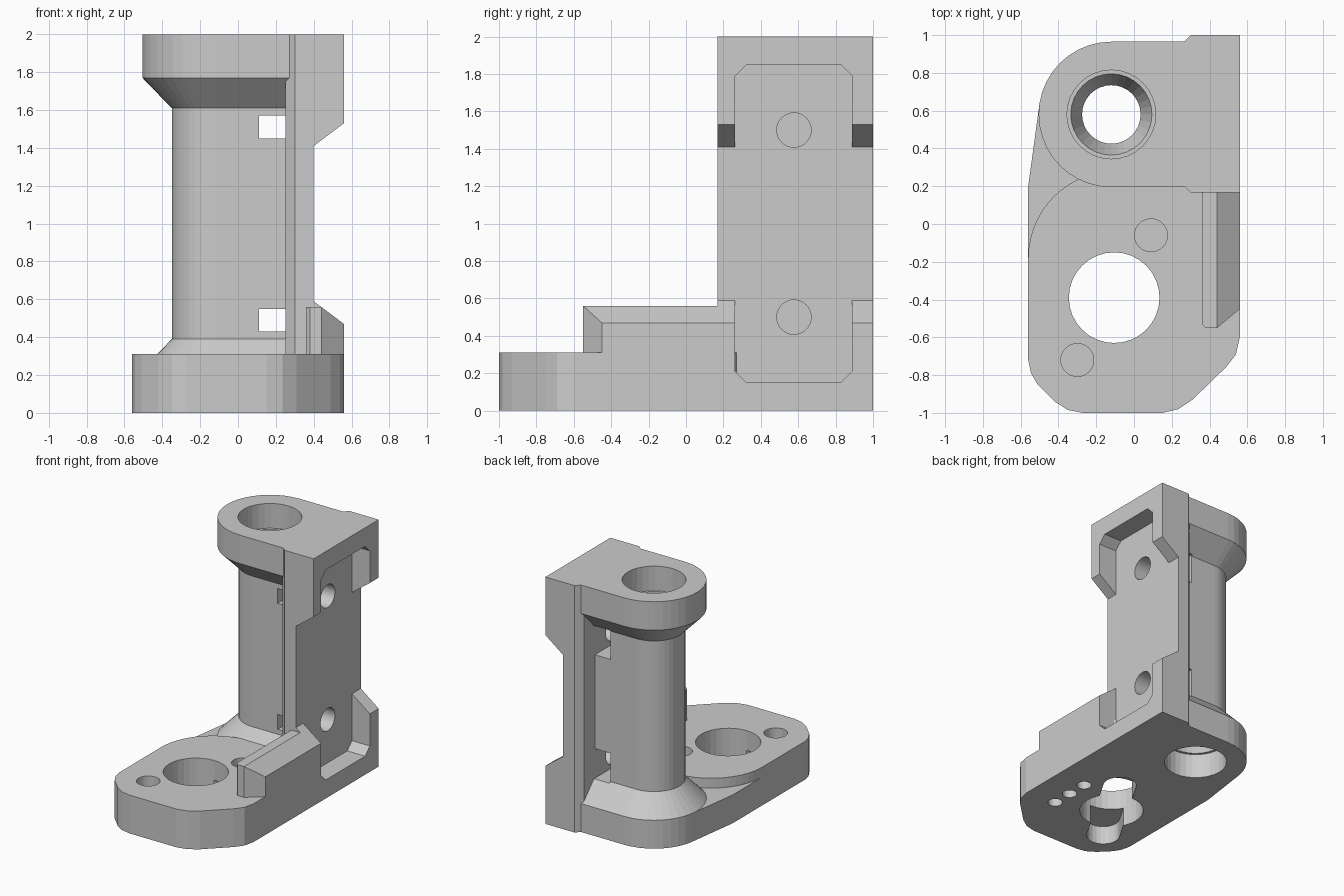
import bpy, bmesh, math
from mathutils import Vector

if "Cube" in bpy.data.objects:
    bpy.data.objects.remove(bpy.data.objects["Cube"])

grey = bpy.data.materials.new("plain grey")
grey.diffuse_color = (0.6, 0.6, 0.6, 1)
grey.use_nodes = True
grey.node_tree.nodes["Principled BSDF"].inputs["Base Color"].default_value = grey.diffuse_color


def finish(bm, name):
    bmesh.ops.recalc_face_normals(bm, faces=bm.faces[:])
    me = bpy.data.meshes.new(name)
    bm.to_mesh(me)
    bm.free()
    me.materials.append(grey)
    ob = bpy.data.objects.new(name, me)
    bpy.context.collection.objects.link(ob)
    return ob


def loft(name, rings):
    """Skin closed rings of equal point count and cap both ends."""
    bm = bmesh.new()
    rows = [[bm.verts.new(p) for p in ring] for ring in rings]
    n = len(rows[0])
    for a, b in zip(rows, rows[1:]):
        for i in range(n):
            j = (i + 1) % n
            bm.faces.new((a[i], a[j], b[j], b[i]))
    bm.faces.new(rows[0][::-1])
    bm.faces.new(rows[-1])
    return finish(bm, name)


def prism(name, poly, lo, hi, axis="z"):
    put = {"x": lambda a, b, t: (t, a, b),
           "y": lambda a, b, t: (a, t, b),
           "z": lambda a, b, t: (a, b, t)}[axis]
    return loft(name, [[put(a, b, t) for a, b in poly] for t in (lo, hi)])


def box(name, x0, x1, y0, y1, z0, z1):
    return prism(name, [(x0, y0), (x1, y0), (x1, y1), (x0, y1)], z0, z1)


def arc(cx, cy, r, a0, a1, n):
    return [(cx + r * math.cos(math.radians(a0 + (a1 - a0) * i / n)),
             cy + r * math.sin(math.radians(a0 + (a1 - a0) * i / n)))
            for i in range(n + 1)]


def circle(cx, cy, r, n=32):
    return arc(cx, cy, r, 0, 360, n)[:-1]


def turned(name, cx, cy, profile):
    return loft(name, [[(x, y, z) for x, y in circle(cx, cy, r)] for r, z in profile])


def combine(body, other, op):
    m = body.modifiers.new("b", "BOOLEAN")
    m.operation, m.solver, m.object = op, "EXACT", other
    bpy.context.view_layer.objects.active = body
    bpy.ops.object.modifier_apply(modifier=m.name)
    bpy.data.objects.remove(other, do_unlink=True)


CX, CY = -0.12, 0.58          # column axis
HX, HY = -0.105, -0.39        # big base hole axis

# column with flared ends, joined to the mounting plate by a straight web
levels = [(0.385, 0), (0.385, .23), (.23, .39), (.23, 1.61), (.385, 1.77), (.385, 2)]
body = loft("column_bracket", [
    [(x, y, z) for x, y in arc(CX, CY, r, 90, 270, 20) + [(.32, CY - r), (.32, CY + r)]]
    for r, z in levels])

# mounting plate with its recessed face
plate = prism("mounting_plate", [(.25, .215), (.30, .168), (.56, .168), (.56, 1),
                                 (.30, 1), (.25, .95)], 0, 2)
combine(plate, prism("recess", [(.40, .59), (.72, .35), (.72, 1.65), (.40, 1.41)],
                     .1, 1.1, "y"), "DIFFERENCE")
c = .06
y0, y1, z0, z1 = .263, .887, .15, 1.85
combine(plate, prism("pocket", [(y0 + c, z0), (y1 - c, z0), (y1, z0 + c), (y1, z1 - c),
                                (y1 - c, z1), (y0 + c, z1), (y0, z1 - c), (y0, z0 + c)],
                     .40, .8, "x"), "DIFFERENCE")

# base foot, with a lower step beside the column
foot = prism("foot", [(-.56, -.72), (-.545, -.79), (-.51, -.85), (-.42, -.94), (-.35, -.985),
                      (-.27, -1), (.15, -1), (.235, -.98), (.31, -.93), (.49, -.755),
                      (.54, -.69), (.56, -.6), (.56, .2), (.38, .28)]
             + arc(-.1, -.18, .46, 90, 180, 14), 0, .31)
step = prism("low_step", [(-.5, .64), (-.56, .2), (-.56, -.25), (.2, -.25), (.2, .6)], 0, .23)

# side rail with a sloped outer top
bm = bmesh.new()
for x, y, top in [(.36, .2, .56), (.36, -.53, .56), (.38, -.55, .56), (.44, -.55, .56),
                  (.56, -.45, .47), (.56, .2, .47), (.44, .2, .56)]:
    bm.verts.new((x, y, .2))
    bm.verts.new((x, y, top))
bmesh.ops.convex_hull(bm, input=bm.verts[:])
bmesh.ops.dissolve_limit(bm, angle_limit=.01, verts=bm.verts[:], edges=bm.edges[:])
rail = finish(bm, "side_rail")

for part in (plate, foot, step, rail):
    combine(body, part, "UNION")

# stepped column bore
combine(body, turned("bore", CX, CY, [
    (.235, -.1), (.235, .2), (.215, .2001), (.155, .36), (.155, 1.64),
    (.215, 1.7999), (.235, 1.8), (.235, 2.1)]), "DIFFERENCE")

# big base hole, blind top holes and the slot underneath
combine(body, turned("hole", HX, HY, [(.24, -.1), (.24, .5)]), "DIFFERENCE")
dx, dy = .195, .33
ang = math.degrees(math.atan2(dy, dx))
slot = (arc(HX + dx, HY + dy, .125, ang - 90, ang + 90, 12)
        + arc(HX - dx, HY - dy, .125, ang + 90, ang + 270, 12))
combine(body, prism("slot", slot, -.1, .15), "DIFFERENCE")
for s in (-1, 1):
    combine(body, turned("screw", HX + s * dx, HY + s * dy, [(.087, .22), (.087, .4)]),
            "DIFFERENCE")

# row of small sockets underneath
for y in (-.57, -.40, -.23):
    combine(body, turned("socket", .30, y, [(.055, -.1), (.055, .1)]), "DIFFERENCE")

# bolt holes with nut pockets and front slits
for z, s in ((.5, -1), (1.5, 1)):
    combine(body, box("nut", .11, .25, .45, .9, z - .12, z + .12), "DIFFERENCE")
    combine(body, box("slit", .11, .25, .25, .6, z + s * .01 - .06, z + s * .01 + .06),
            "DIFFERENCE")
    combine(body, prism("bolt", circle(.577, z, .092), .18, .7, "x"), "DIFFERENCE")

body.data.materials.clear()
body.data.materials.append(grey)
for p in body.data.polygons:
    p.material_index = 0
